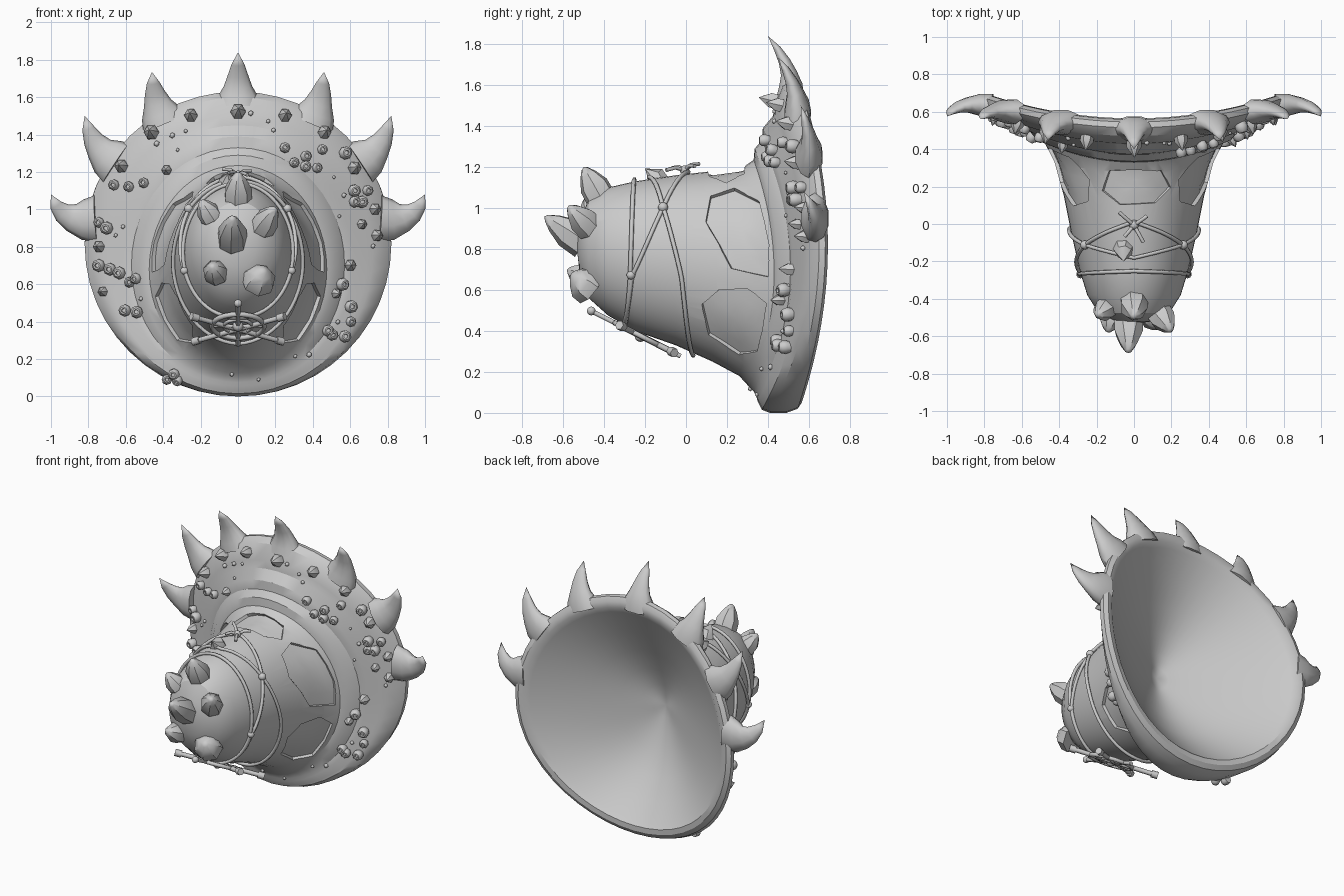
import bpy, bmesh, math, random
from mathutils import Vector
from mathutils.bvhtree import BVHTree

if "Cube" in bpy.data.objects:
    bpy.data.objects.remove(bpy.data.objects["Cube"])

random.seed(4)
V = Vector

def finish(name, bm, angle=35):
    bmesh.ops.recalc_face_normals(bm, faces=bm.faces[:])
    me = bpy.data.meshes.new(name)
    bm.to_mesh(me)
    bm.free()
    me.shade_smooth()
    me.set_sharp_from_angle(angle=math.radians(angle))
    ob = bpy.data.objects.new(name, me)
    bpy.context.collection.objects.link(ob)
    return ob

def bridge(bm, a, b):
    n = len(a)
    for i in range(n):
        bm.faces.new((a[i], a[(i + 1) % n], b[(i + 1) % n], b[i]))

def fan(bm, ring, tip):
    for i in range(len(ring)):
        bm.faces.new((ring[i], ring[(i + 1) % len(ring)], tip))

# Shell sections: y at side, y at top, y at bottom, half width, top z, bottom z
OUT = [(-.52, -.52, -.52, .10, .94, .69), (-.475, -.475, -.475, .19, 1.04, .56),
       (-.38, -.38, -.38, .25, 1.10, .475), (-.25, -.25, -.25, .29, 1.13, .40),
       (-.05, -.05, -.05, .335, 1.16, .33), (.15, .13, .13, .375, 1.18, .25),
       (.33, .28, .26, .425, 1.20, .18), (.43, .33, .31, .475, 1.235, .125),
       (.45, .335, .33, .52, 1.29, .105), (.51, .37, .345, .57, 1.33, .075),
       (.52, .375, .35, .615, 1.39, .055), (.565, .425, .365, .69, 1.45, .025),
       (.575, .43, .37, .72, 1.50, .015), (.62, .47, .41, .79, 1.60, .0)]
LIP = [(.65, .515, .49, .82, 1.63, .0), (.68, .545, .545, .82, 1.625, .02),
       (.693, .56, .565, .79, 1.595, .05), (.685, .56, .565, .755, 1.555, .085), (.66, .54, .54, .725, 1.52, .11)]
INN = [(.55, .46, .45, .57, 1.36, .22), (.45, .37, .36, .42, 1.20, .34), (.36, .30, .29, .27, 1.05, .48),
       (.29, .25, .25, .15, .93, .61), (.25, .23, .23, .07, .85, .70)]

def section(sec, t):
    ys, yt, yb, w, zt, zb = sec
    c = math.cos(t)
    return V((w * math.sin(t), ys + ((yt if c > 0 else yb) - ys) * c * c,
              (zt + zb) / 2 + (zt - zb) / 2 * c))

def skin(deg, y, off=0.0):
    """Point on the outer shell at an angle from the top and a side-y depth."""
    def raw(a, yy):
        i = 0
        while i < len(OUT) - 2 and OUT[i + 1][0] < yy:
            i += 1
        f = (yy - OUT[i][0]) / (OUT[i + 1][0] - OUT[i][0])
        return section([p + (q - p) * f for p, q in zip(OUT[i], OUT[i + 1])], math.radians(a))
    p = raw(deg, y)
    n = (raw(deg + 1, y) - raw(deg - 1, y)).cross(raw(deg, y + .01) - raw(deg, y - .01)).normalized()
    if n.dot(p - V((0, p.y, .75))) < 0:
        n = -n
    return p + n * off

# Hollow shell with flared terraced rim
bm = bmesh.new()
N = 48
rings = [[bm.verts.new(section(s, 2 * math.pi * i / N)) for i in range(N)] for s in OUT + LIP + INN]
for a, b in zip(rings, rings[1:]):
    bridge(bm, a, b)
fan(bm, rings[0], bm.verts.new((0, -.535, .82)))
fan(bm, rings[-1], bm.verts.new((0, .22, .78)))
bmesh.ops.recalc_face_normals(bm, faces=bm.faces[:])
tree = BVHTree.FromBMesh(bm)
shell = finish("shell", bm, 32)

# Chipped hollows cut into the shell: outlines as (angle from top, depth)
side = [[(42, .13), (36, .26), (50, .39), (75, .41), (92, .40), (90, .22), (62, .10)],
        [(104, .16), (100, .30), (106, .40), (135, .40), (145, .30), (138, .12), (116, .08)]]
chips = [[(-26, .2), (-18, .33), (0, .35), (20, .33), (30, .22), (18, .13), (-12, .12)]]
for o in side:
    chips += [o, [(-a, y) for a, y in o]]
bm = bmesh.new()
for o in chips:
    ca, cy = sum(a for a, _ in o) / len(o), sum(y for _, y in o) / len(o)
    dense = []
    for (a0, y0), (a1, y1) in zip(o, o[1:] + o[:1]):
        dense += [(a0 + (a1 - a0) * f, y0 + (y1 - y0) * f) for f in (0, .5)]
    prev = None
    for k, off in [(.4, .06), (1, .06), (1, -.02), (.66, -.02), (.33, -.02)]:
        ring = [bm.verts.new(skin(ca + (a - ca) * k, cy + (y - cy) * k, off)) for a, y in dense]
        if prev:
            bridge(bm, prev, ring)
        else:
            fan(bm, ring, bm.verts.new(skin(ca, cy, .06)))
        prev = ring
    fan(bm, prev, bm.verts.new(skin(ca, cy, -.02)))
cutter = finish("chip_cutter", bm, 30)
cutter.hide_render = True
mod = shell.modifiers.new("chips", "BOOLEAN")
mod.operation, mod.solver, mod.object = "DIFFERENCE", "EXACT", cutter
bpy.context.view_layer.update()
cut = bpy.data.meshes.new_from_object(shell.evaluated_get(bpy.context.evaluated_depsgraph_get()))
shell.modifiers.clear()
shell.data = cut
cut.set_sharp_from_angle(angle=math.radians(32))
bpy.data.objects.remove(cutter)

def hit(x, z):
    loc, nor, _, _ = tree.ray_cast(V((x, -2, z)), V((0, 1, 0)))
    return (loc, nor) if loc else (V((x, .45, z)), V((0, -1, 0)))

def horn(bm, pts, radii, sides, flat=1.0, axis=V((0, 1, 0))):
    """Tapered tube along pts, ending in a point; flat scales the section along axis."""
    prev = None
    for i, r in enumerate(radii):
        d = (pts[min(i + 1, len(pts) - 1)] - pts[max(i - 1, 0)]).normalized()
        u = d.cross(axis).normalized()
        v = d.cross(u)
        ring = [bm.verts.new(pts[i] + u * r * math.cos(2 * math.pi * k / sides)
                             + v * r * flat * math.sin(2 * math.pi * k / sides)) for k in range(sides)]
        if prev:
            bridge(bm, prev, ring)
        else:
            bm.faces.new(ring)
        prev = ring
    fan(bm, prev, bm.verts.new(pts[-1]))

# Curved spikes round the rim: base, bend, tip
spikes = [((0, .51, 1.55), (0, .53, 1.68), (0, .40, 1.84))]
for s in (1, -1):
    spikes += [((s * .39, .545, 1.46), (s * .45, .55, 1.59), (s * .46, .45, 1.735)),
               ((s * .65, .60, 1.25), (s * .78, .62, 1.32), (s * .82, .56, 1.50)),
               ((s * .76, .63, .95), (s * .95, .66, .92), (s * 1.0, .575, 1.08))]
bm = bmesh.new()
for a, b, c in spikes:
    a, b, c = V(a), V(b), V(c)
    fs = [0, .2, .4, .6, .8, 1]
    pts = [a * (1 - f) ** 2 + b * 2 * f * (1 - f) + c * f * f for f in fs]
    horn(bm, pts, [.125, .108, .076, .055, .034], 10, .55)
finish("rim_spikes", bm, 60)

# Blunt spikes on the nose: base x, base z, tip, radius
bm = bmesh.new()
for x, z, tip, r in [(0, 1.07, (0, -.50, 1.20), .08), (-.15, .97, (-.20, -.49, 1.05), .065),
                     (.14, .92, (.20, -.575, 1.01), .075), (-.03, .85, (-.03, -.69, .96), .085),
                     (-.12, .66, (-.14, -.58, .70), .07), (.11, .62, (.14, -.56, .68), .095)]:
    p, n = hit(x, z)
    tip = V(tip)
    d = tip - p
    horn(bm, [p - d * .2, p + d * .3, p + d * .7, p + d * .93, tip], [r * .95, r * .92, r * .55, r * .22],
         7, 1, V((.3, .2, 1)))
b = skin(-10, -.13)
horn(bm, [b - V((0, 0, .03)), b + V((0, -.02, .02)), b + V((0, -.07, .05))], [.06, .045], 7)
finish("nose_spikes", bm, 38)

# Small blunt studs on the flare
studs = [(0, 1.52, .045), (.25, 1.5, .04), (-.25, 1.5, .04), (.46, 1.41, .04), (-.46, 1.41, .045),
         (.62, 1.22, .04), (-.62, 1.23, .04), (.73, 1.0, .035), (.74, .86, .035), (-.74, .80, .035),
         (.6, .7, .035), (-.72, .56, .03), (.52, .55, .03), (-.38, 1.21, .03), (.66, .92, .03)]
bm = bmesh.new()
for x, z, r in studs:
    p, n = hit(x, z)
    d = (n + V((0, -1, .1))).normalized()
    horn(bm, [p - d * .02, p + d * r * .6, p + d * r * 1.3, p + d * r * 1.9], [r * .9, r * .9, r * .45],
         6, 1, V((0, .2, 1)))
finish("studs", bm, 32)

# Barnacles: cupped balls, and plain pebbles
barn = [(.25, 1.33), (.30, 1.25), (.36, 1.28), (.45, 1.32), (.42, 1.22), (.36, 1.23), (.57, 1.3), (.62, 1.1),
        (.66, 1.04), (.69, 1.1), (.62, 1.04), (-.66, 1.13), (-.58, 1.12), (-.5, 1.14), (-.74, .93), (-.7, .9),
        (-.74, .7), (-.68, .68), (-.63, .66), (-.58, .61), (-.54, .63), (-.6, .46), (-.54, .45), (.55, .6),
        (.6, .48), (.6, .4), (.48, .35), (.57, .32), (.5, .33), (-.38, .09), (-.34, .12), (-.32, .09)]
bm = bmesh.new()
for x, z in barn:
    p, n = hit(x, z)
    d = (n * 1.2 + V((0, -1, 0))).normalized()
    r = random.uniform(.027, .036)
    u = d.cross(V((.1, .2, 1))).normalized()
    v = d.cross(u)
    prev = None
    for h, k in [(-.3, .8), (.4, 1), (1, .95), (1.45, .6), (1.45, .35), (1.1, .3)]:
        ring = [bm.verts.new(p + d * r * h + (u * math.cos(a * math.pi / 4) + v * math.sin(a * math.pi / 4)) * r * k)
                for a in range(8)]
        if prev:
            bridge(bm, prev, ring)
        else:
            bm.faces.new(ring)
        prev = ring
    bm.faces.new(prev)
finish("barnacles", bm, 50)

bm = bmesh.new()
for i in range(22):
    a = random.uniform(0, 2 * math.pi)
    p, n = hit(random.uniform(.55, .72) * math.sin(a), .8 + random.uniform(.62, .72) * math.cos(a))
    g = bmesh.ops.create_icosphere(bm, subdivisions=1, radius=random.uniform(.009, .017))
    bmesh.ops.translate(bm, verts=g["verts"], vec=p + n * .005)
finish("pebbles", bm, 45)

def tube(name, pts, r, cyclic=False):
    cu = bpy.data.curves.new(name, "CURVE")
    cu.dimensions = "3D"
    cu.bevel_depth, cu.bevel_resolution, cu.use_fill_caps = r, 1, True
    sp = cu.splines.new("POLY")
    sp.points.add(len(pts) - 1)
    for q, p in zip(sp.points, pts):
        q.co = (*p, 1)
    sp.use_cyclic_u = cyclic
    bpy.context.collection.objects.link(bpy.data.objects.new(name, cu))

def ball(name, p, r):
    bm = bmesh.new()
    bmesh.ops.create_icosphere(bm, subdivisions=2, radius=r)
    bmesh.ops.translate(bm, verts=bm.verts[:], vec=V(p))
    finish(name, bm, 60)

# Ropes wound round the body, depth keyed by angle from the top
def lerp_y(keys, a):
    for (a0, y0), (a1, y1) in zip(keys, keys[1:]):
        if a <= a1:
            return y0 + (y1 - y0) * (a - a0) / (a1 - a0)

for i, keys in enumerate([[(0, -.25), (110, -.27), (180, -.30)],
                          [(0, .02), (52, -.11), (105, -.26), (180, -.31)],
                          [(0, -.18), (52, -.11), (100, -.02), (180, .05)]]):
    tube(f"rope_{i}", [skin(a, lerp_y(keys, abs(a)), .010) for a in range(-180, 180, 6)], .011, True)
for s in (1, -1):
    ball("rope_knot", skin(s * 52, -.11, .012), .025)
    ball("rope_knot", skin(s * 105, -.265, .012), .022)
k = skin(0, .0, .02)
ball("top_knot", k, .024)
for e in [(.07, .05, .02), (-.08, .07, .03), (.05, -.09, .0), (-.05, -.06, .01)]:
    tube("rope_end", [k, k + V(e) * .5 + V((0, 0, .012)), k + V(e)], .010)

# Hanging charm below the nose: crossed bones and a spoked ring
C, D = V((0, -.24, .385)), V((0, .89, -.45))
def on(x, d):
    return C + V((x, 0, 0)) + D * d
for s in (1, -1):
    a, b = on(-s * .24, -.09), on(s * .23, .20)
    tube("bone", [a, b], .015)
    for e, f in ((a, b), (b, a)):
        w = (e - f).normalized()
        tube("bone_end", [e - w * .03, e + w * .012], .023)
tube("charm_stem", [on(0, -.25), on(0, .24)], .013)
ball("charm_bead", on(0, -.25), .022)
ball("charm_bead", on(0, .02), .03)
for r, th in ((.14, .014), (.075, .010)):
    tube("charm_ring", [on(r * math.cos(i * math.pi / 12), .02 + r * math.sin(i * math.pi / 12))
                        for i in range(24)], th, True)
tube("charm_bar", [on(-.14, .02), on(.14, .02)], .010)
